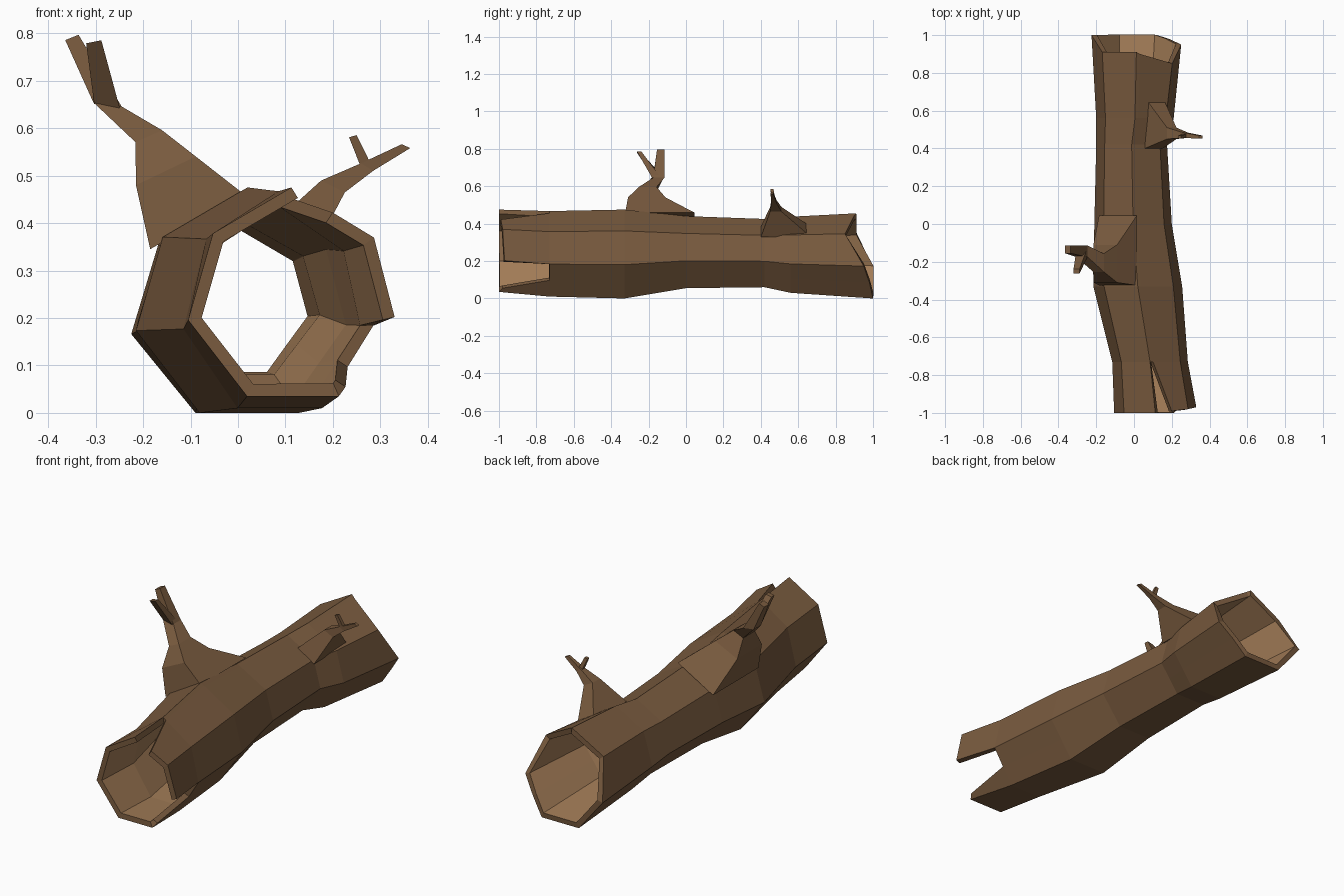
import bpy, bmesh

if "Cube" in bpy.data.objects:
    bpy.data.objects.remove(bpy.data.objects["Cube"])


def material(name, rgb):
    m = bpy.data.materials.new(name)
    m.diffuse_color = (*rgb, 1)
    m.use_nodes = True
    m.node_tree.nodes["Principled BSDF"].inputs["Base Color"].default_value = m.diffuse_color
    return m


bark = material("bark brown", (0.188, 0.102, 0.048))
wood = material("inner wood light brown", (0.375, 0.208, 0.098))


def finish(name, bm):
    mesh = bpy.data.meshes.new(name)
    bm.to_mesh(mesh)
    bm.free()
    obj = bpy.data.objects.new(name, mesh)
    bpy.context.collection.objects.link(obj)
    mesh.materials.append(bark)
    return obj


# Hollow log: a seven-sided profile fitted to each station's extents
L, BL, BR, R, TR, T, TL = ((0, .365), (.285, 0), (.73, 0), (1, .38),
                           (.9, .76), (.5, 1), (.12, .78))


def mix(a, b, t):
    return a[0] + (b[0] - a[0]) * t, a[1] + (b[1] - a[1]) * t


# y, left, right, bottom, top
stations = [(-1, -.105, .33, .035, .475), (-.73, -.115, .285, .01, .467),
            (-.33, -.215, .255, 0, .475), (0, -.21, .2, .055, .44),
            (.42, -.2, .175, .06, .425), (.56, -.2, .21, .03, .437),
            (1, -.225, .25, 0, .455)]
# broken ends: y shift of each profile point
front_shift = [0, 0, 0, .02, .03, .02, .01, 0, 0]
back_shift = [0, 0, 0, -.02, -.05, -.15, -.10, -.09, -.09]

bm = bmesh.new()
rings = []
for i, (y, x0, x1, z0, z1) in enumerate(stations):
    first = i == 0
    side = mix(BR, R, .12 if first else .5)      # edge of the side split
    crack = mix(T, TR, .5 if first else .1)      # edge of the top split
    profile = [L, BL, BR, side, R, TR, crack, T, TL]
    shift = front_shift if first else back_shift if i == 6 else [0] * 9
    rings.append([bm.verts.new((x0 + u * (x1 - x0), y + s, z0 + v * (z1 - z0)))
                  for (u, v), s in zip(profile, shift)])
for i, (a, b) in enumerate(zip(rings, rings[1:])):
    for k in range(9):
        if i == 0 and k in (3, 6):               # open splits at the front end
            continue
        n = (k + 1) % 9
        bm.faces.new((a[n], a[k], b[k], b[n]))
# keep all normals pointing away from the hollow
bm.normal_update()
floor = min(bm.faces, key=lambda f: f.calc_center_median().z)
if floor.normal.z > 0:
    bmesh.ops.reverse_faces(bm, faces=bm.faces)
log = finish("hollow_log", bm)
log.data.materials.append(wood)
shell = log.modifiers.new("wall", 'SOLIDIFY')
shell.thickness = .026
shell.offset = -1
shell.use_even_offset = True
shell.material_offset = 1
shell.material_offset_rim = 0


# Branches: four-sided tapering limbs
def limb(name, sections):
    """Each section: centre x, y, z, half width x, half width y, slope."""
    bm = bmesh.new()
    loops = []
    for x, y, z, hx, hy, slope in sections:
        loops.append([bm.verts.new((x + sx * hx, y + sy * hy, z + sx * hx * slope))
                      for sx, sy in ((-1, -1), (1, -1), (1, 1), (-1, 1))])
    for a, b in zip(loops, loops[1:]):
        for k in range(4):
            n = (k + 1) % 4
            bm.faces.new((a[k], a[n], b[n], b[k]))
    bm.faces.new(loops[0][::-1])
    bm.faces.new(loops[-1])
    bmesh.ops.recalc_face_normals(bm, faces=bm.faces)
    return finish(name, bm)


limb("large_branch", [(-.085, -.14, .402, .1, .185, .57),
                      (-.152, -.21, .51, .063, .1, .48),
                      (-.188, -.205, .583, .028, .048, .45),
                      (-.275, -.145, .65, .03, .03, -.15),
                      (-.35, -.135, .791, .014, .02, .4)])
limb("large_branch_fork", [(-.275, -.15, .643, .028, .025, -.3),
                           (-.304, -.25, .782, .016, .012, .2)])
limb("small_branch", [(.105, .535, .355, .048, .135, -.58),
                      (.2, .48, .477, .025, .03, -.5),
                      (.272, .47, .518, .013, .014, -.6),
                      (.354, .46, .562, .009, .008, -.45)])
limb("small_branch_twig", [(.27, .468, .52, .012, .01, 0),
                           (.242, .46, .583, .008, .008, .3)])
